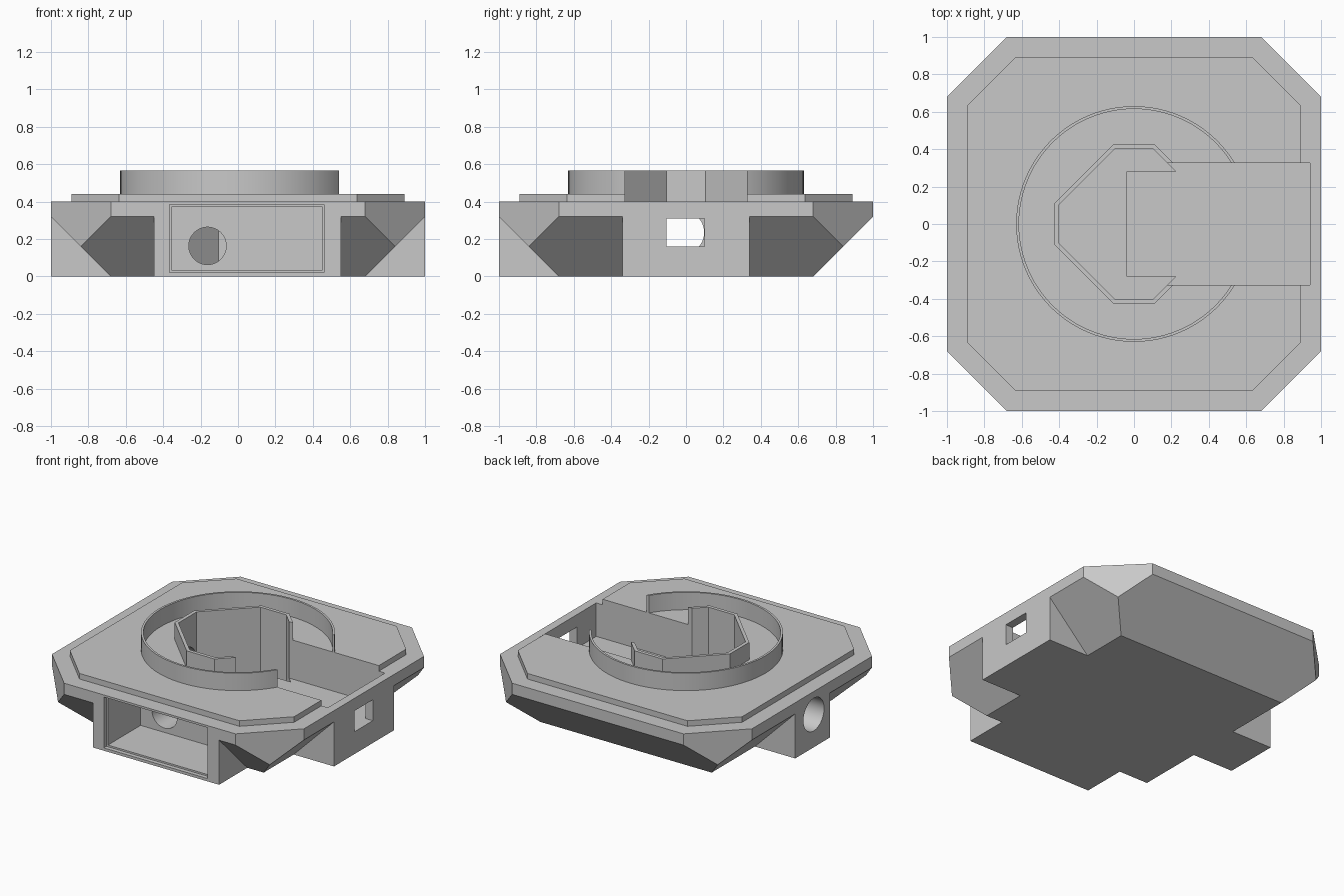
import bpy, bmesh, math
from mathutils import Matrix

cube = bpy.data.objects.get("Cube")
if cube:
    bpy.data.objects.remove(cube, do_unlink=True)

grey = bpy.data.materials.new("plain grey")
grey.use_nodes = True
COLOUR = (0.58, 0.58, 0.58, 1)
grey.diffuse_color = COLOUR
grey.node_tree.nodes["Principled BSDF"].inputs["Base Color"].default_value = COLOUR


def finish(name, bm):
    bmesh.ops.recalc_face_normals(bm, faces=bm.faces)
    mesh = bpy.data.meshes.new(name)
    bm.to_mesh(mesh)
    bm.free()
    mesh.materials.append(grey)
    obj = bpy.data.objects.new(name, mesh)
    bpy.context.collection.objects.link(obj)
    return obj


def box(name, x0, x1, y0, y1, z0, z1):
    bm = bmesh.new()
    bmesh.ops.create_cube(bm, size=1)
    bmesh.ops.scale(bm, vec=(x1 - x0, y1 - y0, z1 - z0), verts=bm.verts)
    bmesh.ops.translate(bm, vec=((x0 + x1) / 2, (y0 + y1) / 2, (z0 + z1) / 2), verts=bm.verts)
    return finish(name, bm)


def cylinder(name, radius, length, centre, axis="Z", sides=64):
    bm = bmesh.new()
    turn = {"X": Matrix.Rotation(math.pi / 2, 4, "Y"),
            "Y": Matrix.Rotation(math.pi / 2, 4, "X"), "Z": Matrix()}[axis]
    bmesh.ops.create_cone(bm, cap_ends=True, segments=sides, radius1=radius, radius2=radius,
                          depth=length, matrix=Matrix.Translation(centre) @ turn)
    return finish(name, bm)


def octagon(half, flat):
    q = [(half, flat), (flat, half)]
    pts = []
    for _ in range(4):
        pts += q
        q = [(-y, x) for x, y in q]
    return pts


def prism(name, half, flat, z0, z1):
    bm = bmesh.new()
    base = bm.faces.new([bm.verts.new((x, y, z0)) for x, y in octagon(half, flat)])
    top = bmesh.ops.extrude_face_region(bm, geom=[base])
    bmesh.ops.translate(bm, vec=(0, 0, z1 - z0),
                        verts=[v for v in top["geom"] if isinstance(v, bmesh.types.BMVert)])
    return finish(name, bm)


def combine(target, tool, operation="DIFFERENCE"):
    mod = target.modifiers.new("combine", "BOOLEAN")
    mod.operation = operation
    mod.solver = "EXACT"
    mod.object = tool
    bpy.context.view_layer.objects.active = target
    bpy.ops.object.modifier_apply(modifier=mod.name)
    bpy.data.objects.remove(tool, do_unlink=True)


def slot(floor=0.16):
    return box("slot_cutter", 0, 0.94, -0.325, 0.325, floor, 1)


def pocket(floor=0.03):
    return prism("pocket_cutter", 0.4, 0.103, floor, 1)


# Tapered tray with clipped corners
bm = bmesh.new()
for sx in (-1, 1):
    for sy in (-1, 1):
        for r, z in ((0.68, 0), (0.84, 0.16)):
            bm.verts.new((sx * r, sy * r, z))
for z in (0.32, 0.4):
    for x, y in octagon(1, 0.68):
        bm.verts.new((x, y, z))
bmesh.ops.convex_hull(bm, input=bm.verts)
bmesh.ops.dissolve_limit(bm, angle_limit=0.02, verts=bm.verts, edges=bm.edges)
body = finish("tray_body", bm)

# Square housings on three sides
combine(body, box("front_housing", -0.45, 0.55, -1, -0.5, 0, 0.36), "UNION")
combine(body, box("left_housing", 0.5, 1, -0.34, 0.34, 0, 0.36), "UNION")
combine(body, box("right_housing", -1, -0.5, -0.205, 0.19, 0, 0.36), "UNION")

# Central pocket, raised seat and side slot
combine(body, pocket())
combine(body, box("seat", -0.04, 0.5, -0.282, 0.282, 0.015, 0.16), "UNION")
combine(body, slot())

# Side window, front bay with a lip, and round cable holes
combine(body, box("window", 0.9, 1.1, -0.105, 0.1, 0.16, 0.31))
combine(body, box("bay_lip", -0.365, 0.46, -1.1, -0.97, 0.02, 0.385))
combine(body, box("bay", -0.353, 0.448, -1.1, -0.6, 0.032, 0.373))
combine(body, cylinder("bay_hole", 0.1, 0.42, (-0.163, -0.41, 0.163), "Y"))
combine(body, cylinder("right_hole", 0.117, 0.8, (-0.7, -0.02, 0.235), "X"))

# Raised deck
deck = prism("deck_plate", 0.89, 0.635, 0.4, 0.44)
combine(deck, pocket())
combine(deck, slot())

# Octagonal collar around the pocket
collar = prism("pocket_collar", 0.425, 0.11, 0.44, 0.565)
combine(collar, pocket())
combine(collar, slot())

# Thin round rim, open at the slot
rim = cylinder("round_rim", 0.63, 0.125, (0, 0, 0.5025), sides=96)
combine(rim, cylinder("rim_bore", 0.615, 1, (0, 0, 0.5), sides=96))
combine(rim, slot())

for obj in (body, deck, collar, rim):
    bpy.ops.object.select_all(action="DESELECT")
    obj.select_set(True)
    bpy.context.view_layer.objects.active = obj
    bpy.ops.object.shade_smooth_by_angle(angle=math.radians(25))
